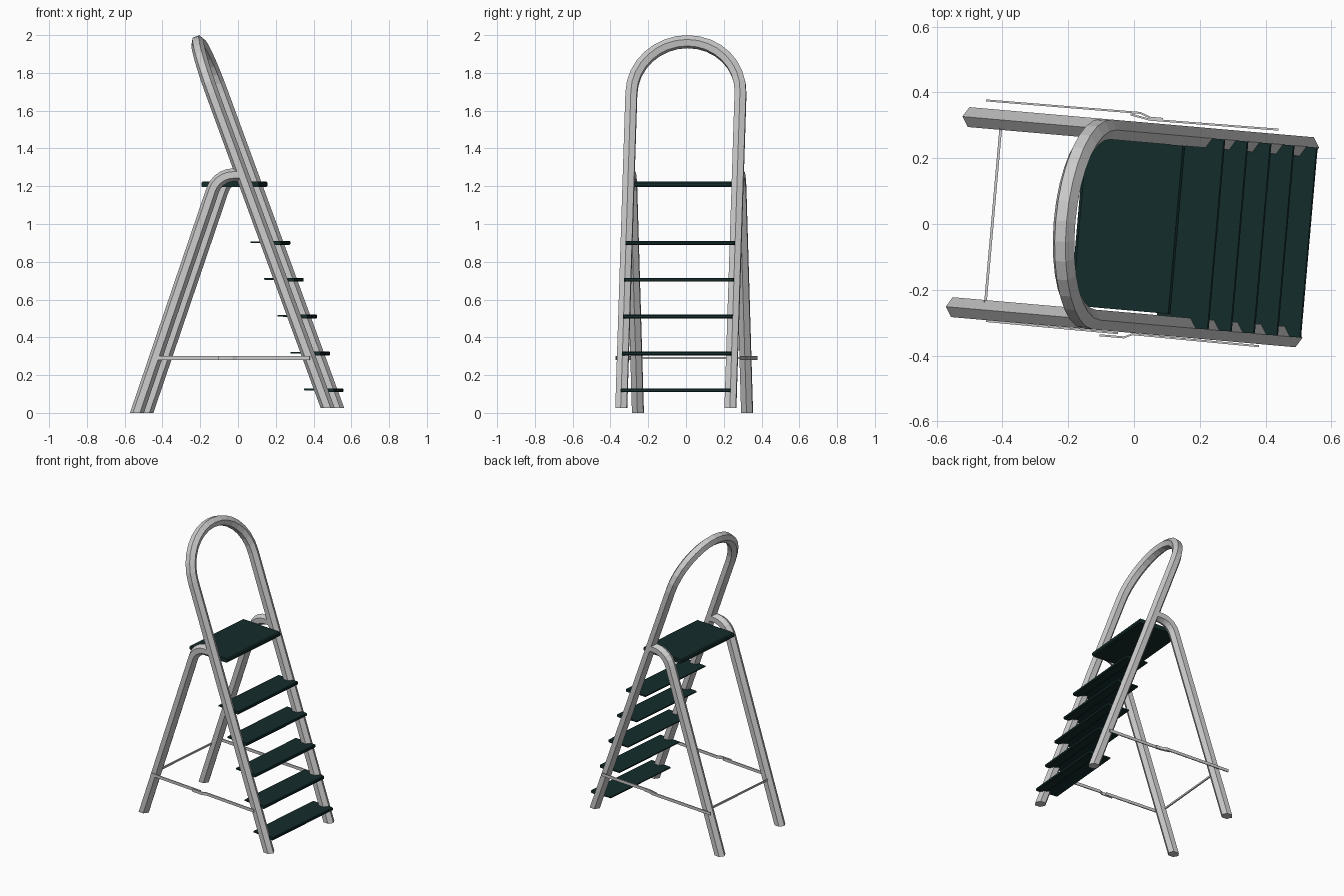
import bpy
import math
from mathutils import Vector, Matrix

if "Cube" in bpy.data.objects:
    bpy.data.objects.remove(bpy.data.objects["Cube"])

TURN = Matrix.Rotation(math.radians(-5), 4, 'Z')   # whole ladder is turned slightly
YC = -0.01                                         # ladder centre line
HALF = 0.29                                        # centre line to rail
R = 0.035                                          # hexagon tube radius

dark = bpy.data.materials.new("dark_tread")
dark.diffuse_color = (0.007, 0.025, 0.025, 1)
dark.use_nodes = True
dark.node_tree.nodes["Principled BSDF"].inputs["Base Color"].default_value = dark.diffuse_color


def make(name, verts, faces, mat=None):
    me = bpy.data.meshes.new(name)
    me.from_pydata([TURN @ Vector(v) for v in verts], [], faces)
    me.update()
    ob = bpy.data.objects.new(name, me)
    bpy.context.collection.objects.link(ob)
    if mat:
        me.materials.append(mat)
    # consistent outward normals
    import bmesh
    bm = bmesh.new()
    bm.from_mesh(me)
    bmesh.ops.recalc_face_normals(bm, faces=bm.faces)
    bm.to_mesh(me)
    bm.free()
    return ob


def loft(name, rings, mat=None):
    n = len(rings[0])
    verts = [v for ring in rings for v in ring]
    faces = [tuple(range(n)), tuple(range(len(verts) - n, len(verts)))]
    for i in range(len(rings) - 1):
        for j in range(n):
            k = (j + 1) % n
            faces.append((i * n + j, i * n + k, (i + 1) * n + k, (i + 1) * n + j))
    return make(name, verts, faces, mat)


def hexagon(p, u, v):
    return [Vector(p) + R * (Vector(u) * math.cos(a) + Vector(v) * math.sin(a))
            for a in (i * math.pi / 3 for i in range(6))]


# Front rails and top hoop: one hexagonal tube in a leaning plane
tilt = math.atan(0.368)
up = Vector((-math.sin(tilt), 0, math.cos(tilt)))
normal = Vector((math.cos(tilt), 0, math.sin(tilt)))
side = Vector((0, 1, 0))
foot = Vector((0.503, YC, 0.025))
length = (1.965 - 0.025) / math.cos(tilt) - HALF
flat = Vector((1 / math.cos(tilt), 0, 0))
rings = [hexagon(foot - side * HALF, flat, -side)]
SEG = 16
for i in range(SEG + 1):
    a = math.pi * i / SEG
    out = -side * math.cos(a) + up * math.sin(a)
    rings.append(hexagon(foot + up * length + out * HALF, normal, out))
rings.append(hexagon(foot + side * HALF, flat, side))
loft("front_rail_hoop", rings)

# Rear legs, bent forward into the rails at the top
lean = math.atan(0.341)
bend = math.pi / 2 - lean
T = 0.085
rad = T / math.tan(bend / 2)
rad = T / math.tan(bend / 2)
corner = Vector((-0.081, 0, 1.26))
centre = corner + Vector((T, 0, -rad))
for label, s in (("right", -1), ("left", 1)):
    off = Vector((0, YC + s * HALF, 0))
    rings = [hexagon(Vector((-0.511, 0, 0)) + off, (-1 / math.cos(lean), 0, 0), side)]
    for i in range(6):
        a = bend * (1 - i / 5)
        d = Vector((-math.sin(a), 0, math.cos(a)))
        rings.append(hexagon(centre + d * rad + off, d, side))
    rings.append(hexagon(Vector((0.045, 0, 1.26)) + off, (0, 0, 1), side))
    loft("rear_leg_" + label, rings)


# Treads: thin at the back, thicker at the front nosing
def slab(name, profile, y0, y1):
    loft(name, [[(x, y, z) for x, z in profile] for y in (y0, y1)], dark)


for k in range(5):
    x, z = 0.536 - 0.0705 * k, 0.12 + 0.195 * k
    slab("step_%d" % (k + 1),
         [(x - 0.16, z + 0.008), (x - 0.16, z), (x - 0.07, z - 0.003),
          (x - 0.06, z - 0.01), (x - 0.004, z - 0.01), (x, z - 0.006),
          (x, z + 0.006), (x - 0.004, z + 0.01)], YC - HALF, YC + HALF)

# Top platform
slab("platform",
     [(-0.172, 1.218), (-0.172, 1.202), (-0.165, 1.195), (0.127, 1.195),
      (0.134, 1.202), (0.134, 1.218), (0.127, 1.225), (-0.165, 1.225)],
     YC - 0.253, YC + 0.26)


# Thin flat spreader bars
def bar(name, path, h=0.01, t=0.003):
    loft(name, [[(x, y - t, 0.29 - h), (x, y + t, 0.29 - h),
                 (x, y + t, 0.29 + h), (x, y - t, 0.29 + h)] for x, y in path])


bar("spreader_left_rear", [(-0.481, 0.335), (-0.01, 0.338), (0.022, 0.326), (0.06, 0.326)])
bar("spreader_left_front", [(-0.04, 0.331), (0.02, 0.320), (0.413, 0.324)])
bar("spreader_right_rear", [(-0.422, -0.333), (-0.02, -0.335)])
bar("spreader_right_front", [(-0.075, -0.346), (0.0, -0.346), (0.025, -0.334), (0.411, -0.337)])

# Rear cross bar between the rear legs
loft("rear_cross_bar", [[(-0.429 + dx, y, 0.29 + dz) for dx, dz in
                         ((-0.004, -0.006), (0.004, -0.006), (0.004, 0.006), (-0.004, 0.006))]
                        for y in (YC - HALF, YC + HALF)])
